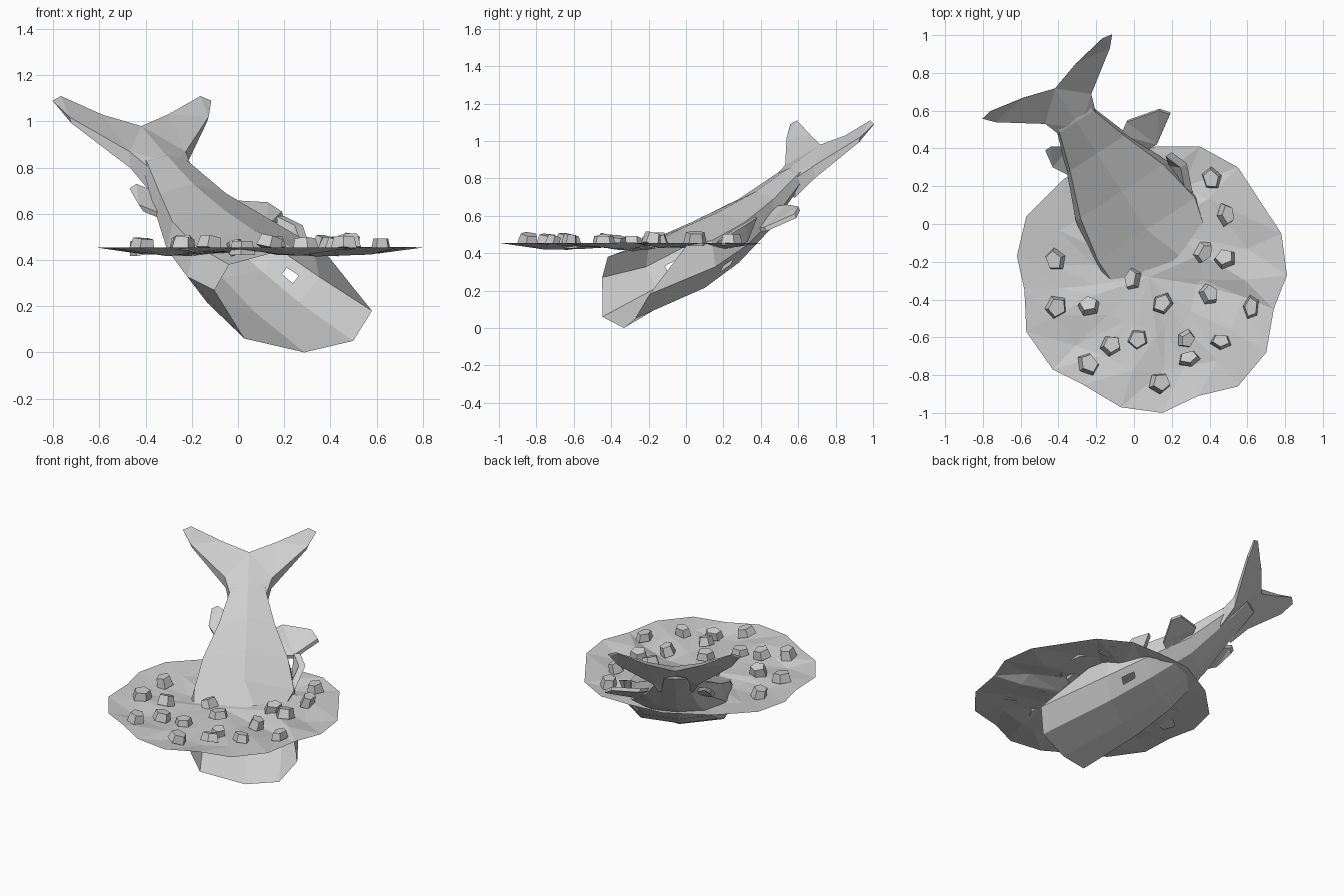
import bpy
import bmesh
import math
import random
from mathutils import Vector, Matrix

random.seed(4)
cube = bpy.data.objects.get("Cube")
if cube:
    bpy.data.objects.remove(cube)

grey = bpy.data.materials.new("plain_grey")
grey.use_nodes = True
grey.diffuse_color = (0.62, 0.62, 0.62, 1)
grey.node_tree.nodes["Principled BSDF"].inputs["Base Color"].default_value = grey.diffuse_color

HEADING = math.radians(33)
FORWARD = Vector((math.sin(HEADING), -math.cos(HEADING), 0))
SIDE = Vector((math.cos(HEADING), math.sin(HEADING), 0))


def place(s, w, z):
    """Point from distance along the swimming direction, sideways offset and height."""
    return FORWARD * s + SIDE * (w + 0.04) + Vector((0, 0, z))


def finish(name, bm):
    bmesh.ops.recalc_face_normals(bm, faces=bm.faces)
    mesh = bpy.data.meshes.new(name)
    bm.to_mesh(mesh)
    bm.free()
    mesh.materials.append(grey)
    obj = bpy.data.objects.new(name, mesh)
    bpy.context.collection.objects.link(obj)


def plate(name, top, bottom):
    """Flat part: two matching outlines joined along their edges."""
    bm = bmesh.new()
    upper = [bm.verts.new(p) for p in top]
    lower = [bm.verts.new(p) for p in bottom]
    count = len(top)
    faces = [bm.faces.new(upper), bm.faces.new(lower[::-1])]
    for i in range(count):
        j = (i + 1) % count
        bm.faces.new((upper[i], lower[i], lower[j], upper[j]))
    bmesh.ops.triangulate(bm, faces=faces)
    finish(name, bm)


def fin(name, points, offset):
    plate(name, points, [Vector(p) + offset for p in points])


def mirrored(half):
    """Closed ring from a right-hand half that starts and ends on the middle line."""
    return half + [(s, -w, z) for s, w, z in half[-2:0:-1]]


# Body: hollow shell, closed at the tail and open at the head
section = [(0, 0), (0.7, 0.1), (1, 0.42), (0.9, 0.82), (0, 1)]
stations = [  # distance, top, bottom, half width
    (-0.76, 0.90, 0.86, 0.09),
    (-0.62, 0.85, 0.71, 0.12),
    (-0.42, 0.73, 0.50, 0.19),
    (-0.18, 0.62, 0.32, 0.29),
    (0.06, 0.53, 0.18, 0.34),
]
rings = [mirrored([(s, hw * a, zb + (zt - zb) * t) for a, t in section])
         for s, zt, zb, hw in stations]
# The uneven open rim, from the lower jaw round by the right wall
rings.append([(0.435, 0.02, 0), (0.5, 0.23, 0.05), (0.48, 0.34, 0.18), (0.19, 0.27, 0.45),
              (0.27, 0.07, 0.455), (0.33, -0.3, 0.38), (0.32, -0.37, 0.27), (0.39, -0.26, 0.06)])

bm = bmesh.new()
loops = [[bm.verts.new(place(*p)) for p in ring] for ring in rings]
eye_faces = []
for r in range(len(loops) - 1):
    for i in range(8):
        j = (i + 1) % 8
        face = bm.faces.new((loops[r][i], loops[r][j], loops[r + 1][j], loops[r + 1][i]))
        if r == 3 and i in (1, 6):
            eye_faces.append(face)
bm.faces.new(loops[0][::-1])

# Eyes: small openings in the side walls
for face in eye_faces:
    bmesh.ops.inset_individual(bm, faces=[face], thickness=0.01)
    middle = face.calc_center_median()
    for v in face.verts:
        v.co = middle + (v.co - middle) * 0.3
bmesh.ops.delete(bm, geom=eye_faces, context='FACES')
finish("body", bm)

# Tail flukes: a wedge, deep where it meets the body and thin at the tips
half_fluke = [(-0.58, 0, 0.82), (-0.6, 0.11, 0.80), (-0.70, 0.145, 0.87),
              (-0.85, 0.36, 1.02), (-0.905, 0.41, 1.09), (-0.915, 0.36, 1.11),
              (-0.88, 0.17, 1.03), (-0.83, 0, 0.98)]
fluke = mirrored(half_fluke)
plate("tail_flukes", [place(*p) for p in fluke],
      [place(s, w * 0.97, z - 0.3 * (s + 0.94)) for s, w, z in fluke])

# Fins
fin("right_rear_fin", [(-0.07, 0.47, 0.65), (-0.04, 0.54, 0.66), (0.13, 0.60, 0.65),
                       (0.19, 0.58, 0.61), (0.12, 0.42, 0.54), (0.02, 0.36, 0.53)],
    Vector((0.005, 0.01, -0.022)))
fin("left_rear_fin", [(-0.47, 0.39, 0.71), (-0.44, 0.41, 0.73), (-0.34, 0.41, 0.69),
                      (-0.33, 0.25, 0.60), (-0.43, 0.30, 0.64)],
    Vector((0.02, 0, -0.03)))
fin("right_side_fin", [(0.20, 0.38, 0.59), (0.28, 0.32, 0.55), (0.31, 0.17, 0.46),
                       (0.29, 0.17, 0.42), (0.22, 0.33, 0.46)],
    SIDE * -0.04)

# Water: a thin, faceted, uneven sheet
shore = [(0.35, 0.41), (0.55, 0.30), (0.78, -0.05), (0.81, -0.27), (0.74, -0.45),
         (0.70, -0.68), (0.55, -0.86), (0.34, -0.91), (0.15, -1), (-0.07, -0.97),
         (-0.27, -0.85), (-0.43, -0.77), (-0.57, -0.57), (-0.58, -0.35), (-0.62, -0.17),
         (-0.57, 0.04), (-0.37, 0.24), (-0.1, 0.39), (0.12, 0.41)]
middle = Vector((0.08, -0.28, 0.44))
bm = bmesh.new()
bands = []
for scale in (1, 0.72, 0.4):
    band = []
    for x, y in shore:
        p = middle.lerp(Vector((x, y, 0.455)), scale)
        if scale < 1:
            p += Vector([random.uniform(-0.03, 0.03) for k in range(3)])
            p.z = random.uniform(0.415, 0.46)
        band.append(bm.verts.new(p))
    bands.append(band)
hub = bm.verts.new(middle)
sides = len(shore)
for i in range(sides):
    j = (i + 1) % sides
    for outer, inner in zip(bands, bands[1:]):
        bm.faces.new((outer[j], outer[i], inner[i]))
        bm.faces.new((outer[j], inner[i], inner[j]))
    bm.faces.new((bands[-1][j], bands[-1][i], hub))
finish("water_sheet", bm)

# Floating chunks
spots = [(0.41, 0.24), (0.49, 0.05), (0.37, -0.15), (0.48, -0.18), (-0.01, -0.29),
         (-0.42, -0.19), (-0.41, -0.44), (-0.24, -0.43), (0.15, -0.42), (0.40, -0.37),
         (0.62, -0.44), (0.02, -0.61), (-0.12, -0.64), (0.28, -0.61), (0.29, -0.71),
         (0.46, -0.62), (-0.24, -0.74), (0.14, -0.84)]
for x, y in spots:
    bm = bmesh.new()
    bmesh.ops.create_cone(bm, cap_ends=True, segments=5, radius1=0.064,
                          radius2=0.05, depth=0.065)
    turn = Matrix.Rotation(random.uniform(0, math.tau), 4, 'Z')
    tilt = Matrix.Rotation(random.uniform(-0.35, 0.35), 4, 'X')
    stretch = Matrix.Diagonal((random.uniform(0.8, 1.05), random.uniform(0.65, 1),
                               random.uniform(0.7, 1), 1))
    spot = Matrix.Translation((x, y, random.uniform(0.45, 0.48)))
    bmesh.ops.transform(bm, matrix=spot @ turn @ tilt @ stretch, verts=bm.verts)
    finish("floating_chunk", bm)
